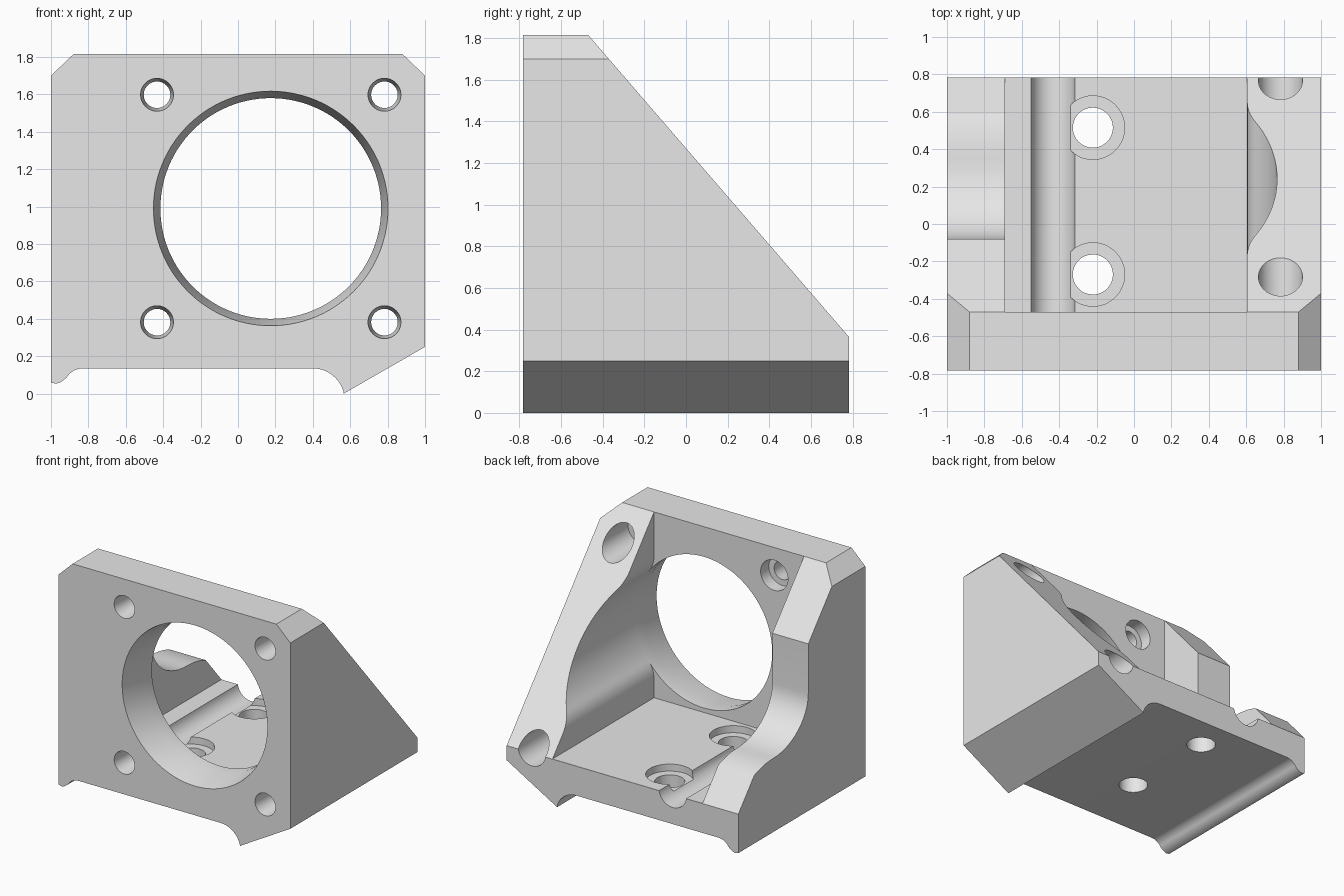
import bpy, bmesh, math
from mathutils import Vector

cube = bpy.data.objects.get("Cube")
if cube:
    bpy.data.objects.remove(cube, do_unlink=True)

D = 0.783                 # half depth
PLATE = -0.47             # rear face of the front plate
FLOOR = 0.365             # top of the base
CX, CZ, R = 0.175, 0.99, 0.59   # main bore
PITCH = 0.608             # bolt offset from bore centre

grey = bpy.data.materials.new("light_grey")
grey.use_nodes = True
colour = (0.8, 0.8, 0.8, 1)
grey.diffuse_color = colour
grey.node_tree.nodes["Principled BSDF"].inputs["Base Color"].default_value = colour


def finish(bm, name):
    bmesh.ops.recalc_face_normals(bm, faces=bm.faces)
    mesh = bpy.data.meshes.new(name)
    bm.to_mesh(mesh)
    bm.free()
    mesh.materials.append(grey)
    ob = bpy.data.objects.new(name, mesh)
    bpy.context.collection.objects.link(ob)
    return ob


def prism(name, points, axis, start, end):
    """Extrude a closed profile along the x or y axis."""
    bm = bmesh.new()
    place = (lambda a, b: (start, a, b)) if axis == "x" else (lambda a, b: (a, start, b))
    face = bm.faces.new([bm.verts.new(place(a, b)) for a, b in points])
    new = bmesh.ops.extrude_face_region(bm, geom=[face])["geom"]
    move = Vector((end - start, 0, 0) if axis == "x" else (0, end - start, 0))
    bmesh.ops.translate(bm, vec=move, verts=[g for g in new if isinstance(g, bmesh.types.BMVert)])
    return finish(bm, name)


def turned(name, steps, axis, u, v, count=64):
    """Stack rings of (position, radius) along the y or z axis."""
    bm = bmesh.new()
    rings = []
    for t, r in steps:
        ring = []
        for i in range(count):
            a = 2 * math.pi * i / count
            p, q = u + r * math.cos(a), v + r * math.sin(a)
            ring.append(bm.verts.new((p, t, q) if axis == "y" else (p, q, t)))
        rings.append(ring)
    for lo, hi in zip(rings, rings[1:]):
        for i in range(count):
            j = (i + 1) % count
            bm.faces.new((lo[i], lo[j], hi[j], hi[i]))
    bm.faces.new(rings[0])
    bm.faces.new(rings[-1])
    return finish(bm, name)


def arc(cx, cz, r, a, b, n):
    angles = [math.radians(a + (b - a) * i / n) for i in range(n + 1)]
    return [(cx + r * math.cos(t), cz + r * math.sin(t)) for t in angles]


# Body: front outline run through the whole depth
outline = [(-1, 1.7), (-0.88, 1.815), (0.88, 1.815), (1, 1.7), (1, 0.25), (0.565, 0)]
outline += arc(0.4, -0.035, 0.17, 14, 90, 12)
outline += arc(-0.83, 0.035, 0.1, 90, 150, 8)
outline += [(-0.935, 0.07), (-0.955, 0.058), (-0.975, 0.053), (-1, 0.06)]
body = prism("motor_bracket", outline, "y", -D, D)

cutters = []

# Sloped rear of both side walls
cutters.append(prism("slope_cut", [(PLATE, 1.815), (0.785, 0.362), (1, 0.113), (1, 2.2),
                                   (PLATE - 0.001, 2.2)], "x", -1.2, 1.2))

# Cavity, with the bore blending into the left wall
FILLET = 0.21
wall = 0.605
blend = math.degrees(math.atan2(0.48, 0.64))
cavity = [(-0.69, 2), (-0.69, FLOOR), (wall, FLOOR)]
cavity += arc(wall + FILLET, CZ - 0.48, FILLET, 180, 180 - blend, 8)
cavity += arc(CX, CZ, R, -blend, blend, 24)[1:]
cavity += arc(wall + FILLET, CZ + 0.48, FILLET, 180 + blend, 180, 8)[1:]
cavity += [(wall, 2)]
cutters.append(prism("cavity_cut", cavity, "y", PLATE, 1))

# Swept cut-out in the right wall, two quarter curves
sweep = [(1, 2), (-0.08, 2)]
for i in range(15):
    t = math.radians(90 * i / 14)
    sweep.append((0.35 - 0.43 * math.cos(t), 0.98 - 0.345 * math.sin(t)))
for i in range(1, 15):
    t = math.radians(90 * i / 14)
    sweep.append((0.35 + 0.434 * math.sin(t), FLOOR + 0.27 * math.cos(t)))
sweep.append((1, FLOOR))
cutters.append(prism("sweep_cut", sweep, "x", -1.2, -0.68))

# Main bore, tapered at the front
cutters.append(turned("bore_cut", [(-1, 0.627), (-D, 0.627), (-0.56, R), (PLATE + 0.001, R)],
                      "y", CX, CZ, 112))

# Four bolt holes with deep counterbores
for sx in (-1, 1):
    for sz in (-1, 1):
        cutters.append(turned("bolt_cut", [(-1, 0.088), (-D, 0.088), (-0.57, 0.071),
                                           (-0.57, 0.118), (1, 0.118)],
                              "y", CX + sx * PITCH, CZ + sz * PITCH, 48))

# Two base screw holes with shallow counterbores
for y in (-0.27, 0.515):
    cutters.append(turned("screw_cut", [(-0.2, 0.107), (0.31, 0.107), (0.31, 0.17), (0.6, 0.17)],
                          "z", -0.22, y, 48))

# Carve everything out of the body, then drop the cutters
for c in cutters:
    c.hide_render = True
    mod = body.modifiers.new(c.name, "BOOLEAN")
    mod.operation = "DIFFERENCE"
    mod.solver = "EXACT"
    mod.object = c
bpy.context.view_layer.update()
graph = bpy.context.evaluated_depsgraph_get()
carved = bpy.data.meshes.new_from_object(body.evaluated_get(graph))
body.modifiers.clear()
body.data = carved
for c in cutters:
    bpy.data.objects.remove(c, do_unlink=True)
carved.materials.clear()
carved.materials.append(grey)
for p in carved.polygons:
    p.material_index = 0

# Smooth curved walls, crisp edges
bpy.ops.object.select_all(action="DESELECT")
body.select_set(True)
bpy.context.view_layer.objects.active = body
bpy.ops.object.shade_smooth_by_angle(angle=math.radians(25))
